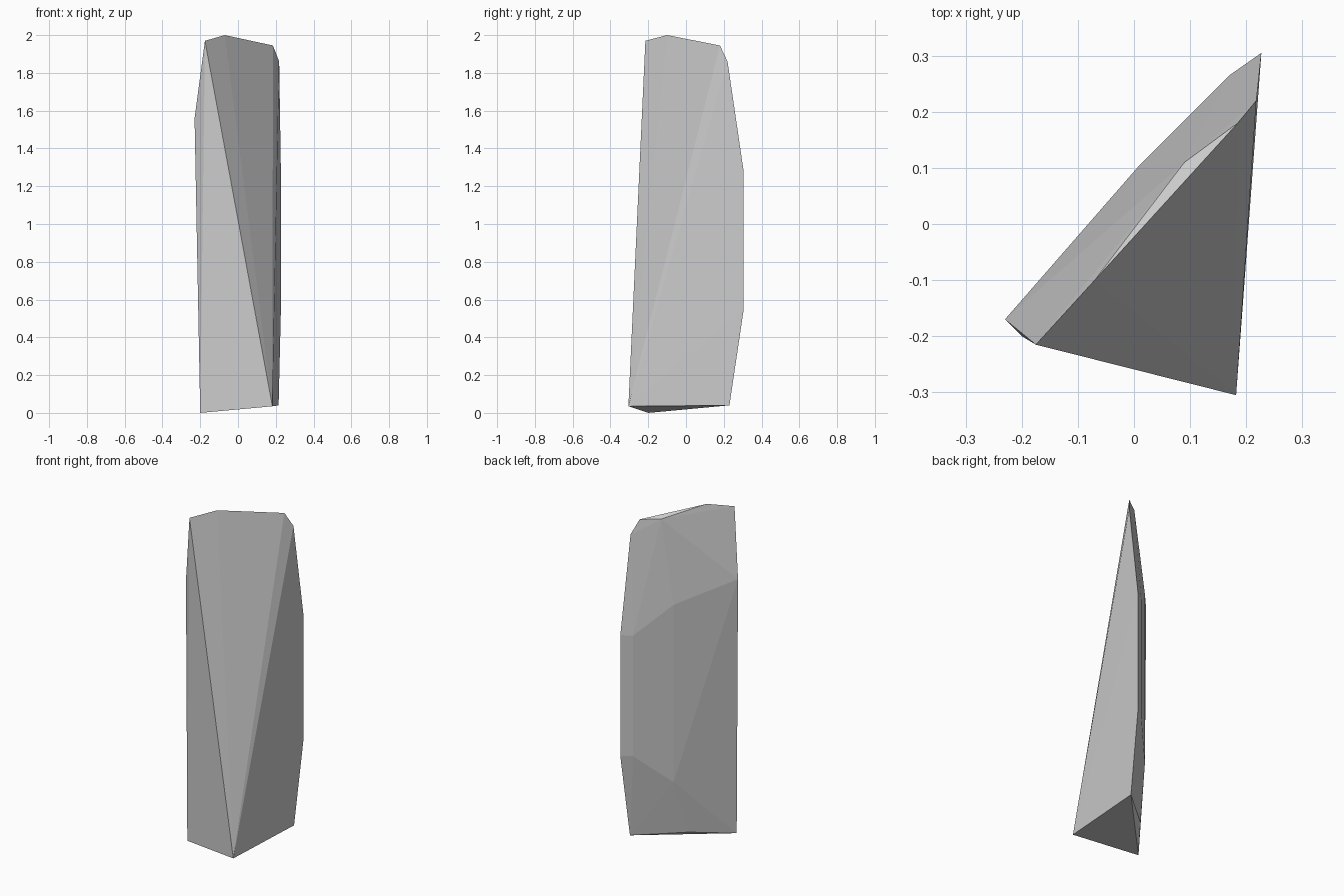
import bpy, bmesh

if "Cube" in bpy.data.objects:
    bpy.data.objects.remove(bpy.data.objects["Cube"])

# Corner points of the stone shard, grouped by region
crown = [(-.175, -.215, 1.97), (-.07, -.1, 2.0), (.185, .18, 1.945),
         (.218, .22, 1.86), (.09, .11, 1.945)]
back_ridge = [(.227, .305, 1.28), (.227, .305, .545),
              (.17, .265, 1.275), (.17, .265, .545),
              (.01, .105, 1.445), (.01, .105, .37), (-.23, -.17, 1.56)]
foot = [(.215, .23, .04), (.182, -.305, .035), (-.2, -.2, 0), (-.03, .02, .045)]

# Chipped stone: convex skin around the corners
bm = bmesh.new()
for p in crown + back_ridge + foot:
    bm.verts.new(p)
bmesh.ops.convex_hull(bm, input=bm.verts[:])
loose = [v for v in bm.verts if not v.link_faces]
bmesh.ops.delete(bm, geom=loose, context='VERTS')
bmesh.ops.recalc_face_normals(bm, faces=bm.faces[:])
mesh = bpy.data.meshes.new("stone_shard")
bm.to_mesh(mesh)
bm.free()
bpy.context.collection.objects.link(bpy.data.objects.new("stone_shard", mesh))
